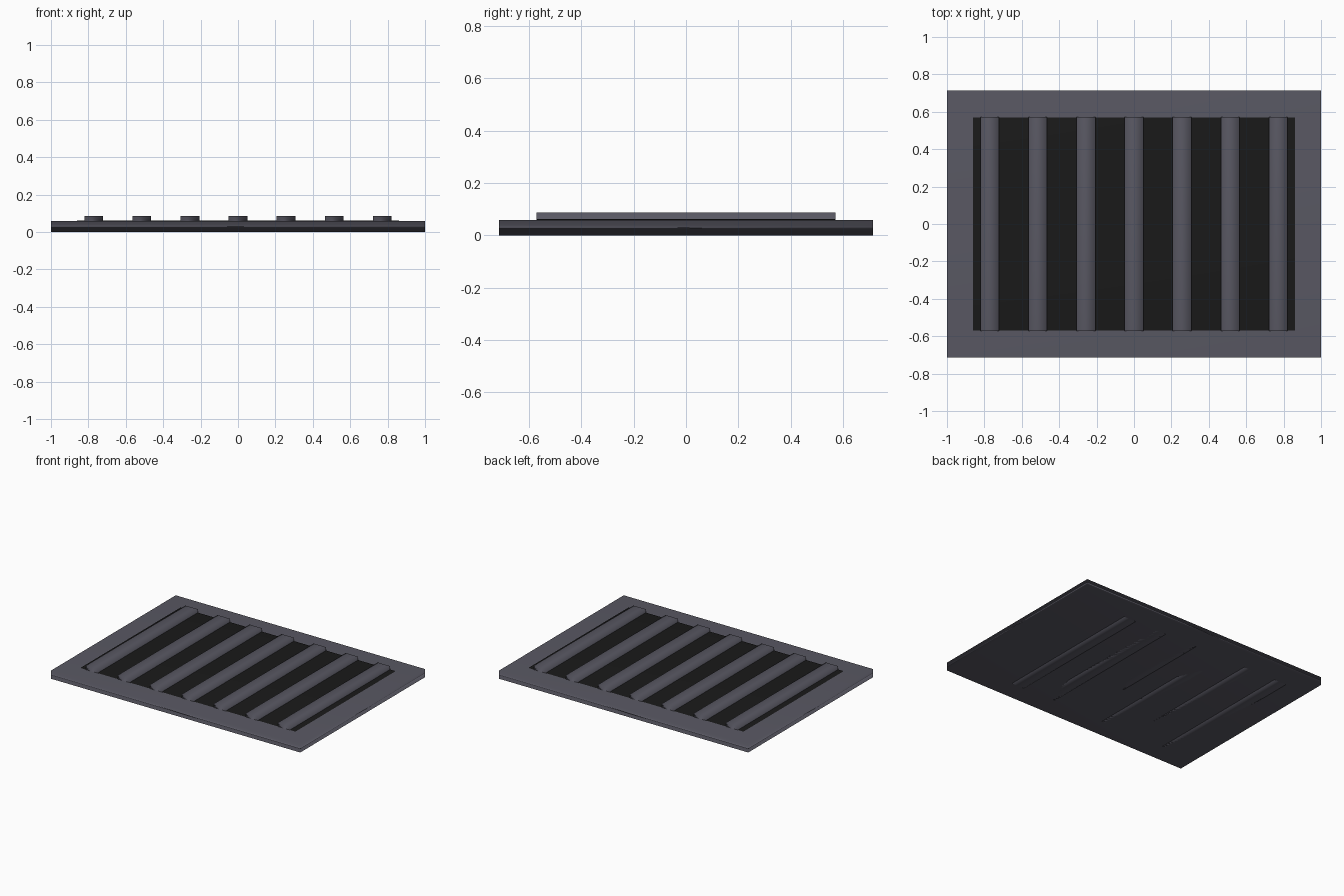
import bpy, bmesh
from mathutils import Matrix

if "Cube" in bpy.data.objects:
    bpy.data.objects.remove(bpy.data.objects["Cube"])


def material(name, rgb):
    m = bpy.data.materials.new(name)
    m.diffuse_color = (*rgb, 1)
    m.use_nodes = True
    m.node_tree.nodes["Principled BSDF"].inputs["Base Color"].default_value = m.diffuse_color
    return m


grey = material("slate grey", (0.1, 0.098, 0.125))
black = material("near black", (0.01, 0.01, 0.01))


def box(name, size, x, z0, mat):
    """Smooth-shaded box of the given size, centred on y = 0, standing on z0."""
    bm = bmesh.new()
    bmesh.ops.create_cube(bm, size=1, matrix=Matrix.Diagonal((*size, 1)))
    for f in bm.faces:
        f.smooth = True
    mesh = bpy.data.meshes.new(name)
    bm.to_mesh(mesh)
    bm.free()
    mesh.materials.append(mat)
    ob = bpy.data.objects.new(name, mesh)
    ob.location = (x, 0, z0 + size[2] / 2)
    bpy.context.collection.objects.link(ob)
    # soft shading that follows the large faces
    wn = ob.modifiers.new("area_normals", 'WEIGHTED_NORMAL')
    wn.mode = 'FACE_AREA'
    wn.weight = 50
    return ob


# Flat surrounding plate
box("base_plate", (2.0, 1.43, 0.0585), 0, 0, grey)

# Dark panel behind the bars, running down through the plate
box("dark_panel", (1.72, 1.14, 0.062), 0, 0.001, black)

# Seven raised bars running front to back
for i in range(7):
    box(f"bar_{i + 1}", (0.1, 1.142, 0.087), (i - 3) * 0.257, 0, grey)
